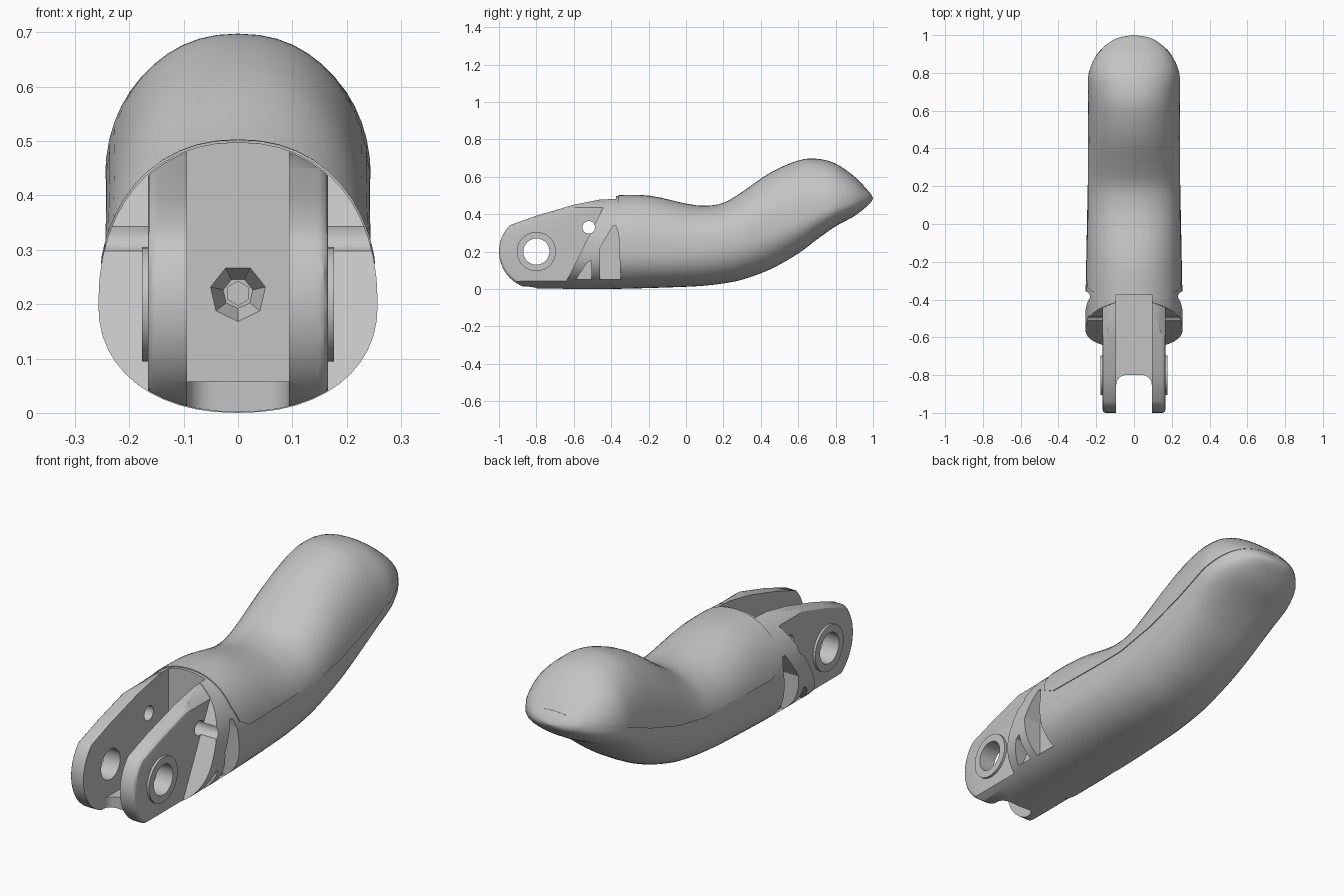
import bpy, bmesh, math
from mathutils import Vector, Matrix

if "Cube" in bpy.data.objects:
    bpy.data.objects.remove(bpy.data.objects["Cube"], do_unlink=True)

grey = bpy.data.materials.new("plain grey")
grey.use_nodes = True
grey.diffuse_color = (0.55, 0.55, 0.55, 1)
grey.node_tree.nodes["Principled BSDF"].inputs["Base Color"].default_value = grey.diffuse_color


def make(name, bm):
    bmesh.ops.remove_doubles(bm, verts=bm.verts, dist=1e-5)
    bmesh.ops.recalc_face_normals(bm, faces=bm.faces)
    mesh = bpy.data.meshes.new(name)
    bm.to_mesh(mesh)
    bm.free()
    mesh.materials.append(grey)
    obj = bpy.data.objects.new(name, mesh)
    bpy.context.collection.objects.link(obj)
    return obj


def apply(obj, mod):
    bpy.context.view_layer.objects.active = obj
    bpy.ops.object.modifier_apply(modifier=mod.name)


def combine(obj, tool, operation="DIFFERENCE"):
    mod = obj.modifiers.new("combine", "BOOLEAN")
    mod.operation, mod.solver, mod.object = operation, "EXACT", tool
    apply(obj, mod)
    bpy.data.objects.remove(tool, do_unlink=True)


def prism(name, outline, x0, x1):
    """Side outline of (y, z) points, extruded along x."""
    bm = bmesh.new()
    face = bm.faces.new([bm.verts.new((x0, y, z)) for y, z in outline])
    ext = bmesh.ops.extrude_face_region(bm, geom=[face])
    moved = [v for v in ext["geom"] if isinstance(v, bmesh.types.BMVert)]
    bmesh.ops.translate(bm, verts=moved, vec=(x1 - x0, 0, 0))
    return make(name, bm)


def cone(name, centre, axis, r1, r2, depth, sides):
    bm = bmesh.new()
    turn = Vector((0, 0, 1)).rotation_difference(Vector(axis)).to_matrix().to_4x4()
    bmesh.ops.create_cone(bm, cap_ends=True, segments=sides, radius1=r1, radius2=r2,
                          depth=depth, matrix=Matrix.Translation(centre) @ turn)
    return make(name, bm)


# Body sections: y, top, widest height, bottom, half width
SECTIONS = [
    (-1.1, .498, .2, 0, .257), (-.4, .498, .2, 0, .257), (-.2, .495, .2, .005, .253),
    (0, .453, .205, .012, .249), (.1, .442, .215, .018, .247), (.2, .457, .23, .03, .245),
    (.3, .515, .255, .05, .243), (.45, .617, .305, .105, .241), (.6, .682, .365, .19, .24),
    (.7, .692, .405, .265, .24), (.8, .667, .44, .335, .237), (.9, .6, .468, .39, .195),
    (.965, .535, .485, .44, .125), (.99, .505, .485, .465, .068), (1, .485, .485, .485, 0)]


def spline(points, steps):
    out = []
    for i in range(len(points) - 1):
        p = [Vector(points[max(0, min(len(points) - 1, i + k))]) for k in (-1, 0, 1, 2)]
        m1, m2 = (p[2] - p[0]) / 2, (p[3] - p[1]) / 2
        if i == 0:
            m1 = m2 = p[2] - p[1]
        if i == 1:
            m1 = p[2] - p[1]
        for s in range(steps):
            t = s / steps
            h = t * t * (3 - 2 * t)
            out.append(p[1] * (1 - h) + p[2] * h + m1 * t * (1 - t) ** 2 - m2 * t * t * (1 - t))
    return out + [Vector(points[-1])]


def loft(name, scale=1.0, sides=48, power=2 / 2.2):
    bm = bmesh.new()
    rings = []
    for y, top, mid, low, w in spline(SECTIONS, 4):
        ring = []
        for k in range(sides):
            a = math.tau * k / sides
            c, s = math.cos(a), math.sin(a)
            height = (top - mid) if s > 0 else (mid - low)
            ring.append(bm.verts.new((
                math.copysign(abs(c) ** power, c) * w * scale, y,
                mid + math.copysign(abs(s) ** power, s) * height * scale)))
        rings.append(ring)
    for a, b in zip(rings, rings[1:]):
        for k in range(sides):
            n = (k + 1) % sides
            bm.faces.new((a[k], a[n], b[n], b[k]))
    bm.faces.new(rings[0])
    return make(name, bm)


# Curved handle body, trimmed on the diagonal at its front
body = loft("handle_body")
combine(body, prism("front_trim", [(-1.3, -.2), (-.75, -.2), (-.65, .02), (-.43, .46),
                                   (-.38, .53), (-.38, .8), (-1.3, .8)], -.5, .5))

# Raised upper pad with a seam along the sides
pad = loft("upper_pad", 1.015)
combine(pad, prism("pad_limit", [(-.365, .9), (-.36, .38), (-.335, .31), (-.27, .275),
                                 (.2, .278), (.4, .315), (.6, .38), (.8, .46),
                                 (.965, .53), (.965, .9)], -.5, .5), "INTERSECT")
combine(body, pad, "UNION")

# Fork plate with a rounded nose and softened rim
nose = [(-.8 + .2 * math.cos(math.radians(a)), .2 + .2 * math.sin(math.radians(a)))
        for a in range(270, 130, -9)]
fork = prism("fork", nose + [(-.8, .392), (-.6, .45), (-.4, .49), (-.3, .49), (-.3, 0)],
             -.166, .166)
bevel = fork.modifiers.new("rim", "BEVEL")
bevel.width, bevel.segments = .018, 3
bevel.limit_method, bevel.angle_limit = "ANGLE", math.radians(60)
apply(fork, bevel)
combine(fork, loft("fork_limit", .992), "INTERSECT")
combine(body, fork, "UNION")

# Axle bosses on both outer faces
for side in (-1, 1):
    combine(body, cone("boss", (side * .165, -.8, .2), (1, 0, 0), .105, .105, .024, 32), "UNION")

# Slot between the prongs, open through the floor at the nose
combine(body, prism("slot", [(-1.3, .058), (-.375, .058), (-.375, .8), (-1.3, .8)], -.094, .094))
bm = bmesh.new()
corner = .05
plan = [(-.094, -1.3), (.094, -1.3)]
for sx, start in ((1, 0), (-1, 90)):
    for a in range(start, start + 91, 15):
        r = math.radians(a)
        plan.append((sx * (.094 - corner) + corner * math.cos(r), -.8 - corner + corner * math.sin(r)))
face = bm.faces.new([bm.verts.new((x, y, -.2)) for x, y in plan])
ext = bmesh.ops.extrude_face_region(bm, geom=[face])
bmesh.ops.translate(bm, verts=[v for v in ext["geom"] if isinstance(v, bmesh.types.BMVert)],
                    vec=(0, 0, .5))
combine(body, make("floor_notch", bm))

# Axle hole, pin hole and faceted socket at the back of the slot
combine(body, cone("axle_hole", (0, -.8, .2), (1, 0, 0), .07, .07, 1, 32))
combine(body, cone("pin_hole", (0, -.52, .33), (1, 0, 0), .034, .034, 1, 16))
combine(body, cone("socket", (0, -.35, .22), (0, 1, 0), .054, .028, .06, 7))
combine(body, cone("socket_bore", (0, -.31, .22), (0, 1, 0), .022, .022, .06, 6))

# Triangular pockets in both sides
pockets = [[(-.46, .05), (-.35, .05), (-.36, .29), (-.373, .335), (-.39, .34), (-.46, .22)],
           [(-.588, .052), (-.505, .052), (-.505, .152), (-.53, .14)]]
for outline in pockets:
    for side in (-1, 1):
        combine(body, prism("pocket", outline, side * .167, side * .5))

# Smooth shading with crisp edges
bpy.ops.object.select_all(action="DESELECT")
body.select_set(True)
bpy.context.view_layer.objects.active = body
bpy.ops.object.shade_smooth_by_angle(angle=math.radians(30))
